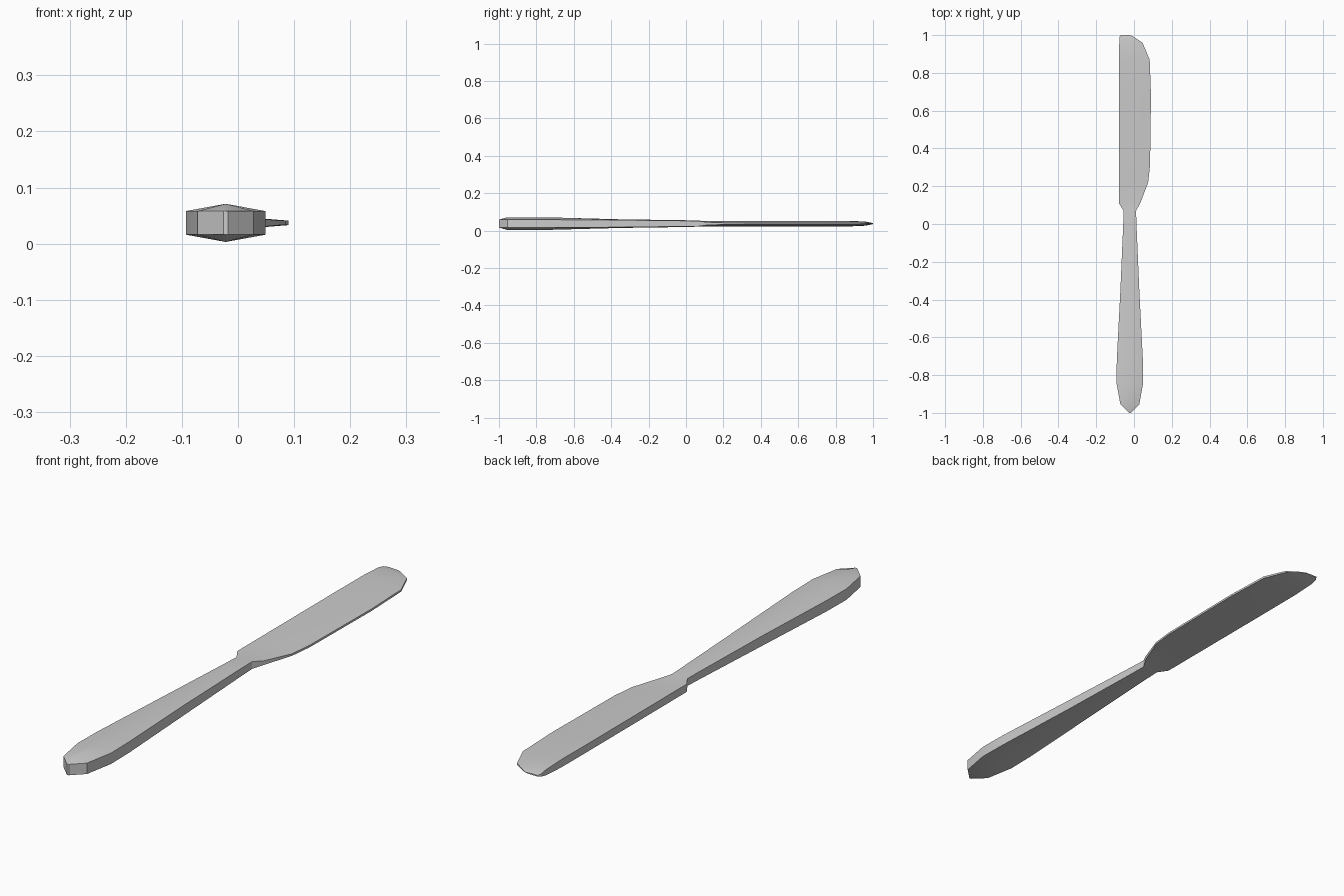
import bpy
import bmesh

if "Cube" in bpy.data.objects:
    bpy.data.objects.remove(bpy.data.objects["Cube"])

steel = bpy.data.materials.new("brushed grey steel")
steel.use_nodes = True
GREY = (0.6, 0.6, 0.6, 1)
steel.diffuse_color = GREY
steel.node_tree.nodes["Principled BSDF"].inputs["Base Color"].default_value = GREY

MID_Z = 0.037


def loft(name, sections):
    """Join six-sided sections: y, left x, right x, ridge x, half heights at left, ridge, right."""
    bm = bmesh.new()
    rings = []
    for y, left, right, ridge, h_left, h_ridge, h_right in sections:
        outline = [(left, -h_left), (left, h_left), (ridge, h_ridge),
                   (right, h_right), (right, -h_right), (ridge, -h_ridge)]
        rings.append([bm.verts.new((x, y, MID_Z + z)) for x, z in outline])
    for a, b in zip(rings, rings[1:]):
        for i in range(6):
            j = (i + 1) % 6
            bm.faces.new((a[i], a[j], b[j], b[i]))
    bm.faces.new(rings[0])
    bm.faces.new(rings[-1])
    bmesh.ops.remove_doubles(bm, verts=bm.verts, dist=0.0005)
    bmesh.ops.recalc_face_normals(bm, faces=bm.faces)
    mesh = bpy.data.meshes.new(name)
    bm.to_mesh(mesh)
    bm.free()
    mesh.materials.append(steel)
    obj = bpy.data.objects.new(name, mesh)
    bpy.context.collection.objects.link(obj)
    bpy.ops.object.select_all(action="DESELECT")
    obj.select_set(True)
    bpy.context.view_layer.objects.active = obj
    bpy.ops.object.shade_smooth_by_angle(angle=0.5)
    return obj


# Handle and neck: symmetric, with a ridge along the middle of both faces
AXIS = -0.022
handle = [(-1.0, 0.004, 0.021, 0.021), (-0.955, 0.05, 0.021, 0.034),
          (-0.84, 0.071, 0.021, 0.034), (-0.72, 0.069, 0.021, 0.033),
          (-0.35, 0.05, 0.019, 0.023), (0.0, 0.035, 0.015, 0.018),
          (0.07, 0.033, 0.014, 0.016)]
sections = [(y, AXIS - w, AXIS + w, AXIS, edge, ridge, edge) for y, w, edge, ridge in handle]

# Blade: thick straight spine on the left, thin curved edge on the right
sections += [(y, left, right, left + (right - left) * 0.4, spine, spine * 0.75 + 0.001, edge)
             for y, left, right, spine, edge in [
                 (0.11, -0.08, 0.033, 0.015, 0.008), (0.22, -0.08, 0.075, 0.015, 0.004),
                 (0.31, -0.08, 0.085, 0.015, 0.004), (0.68, -0.08, 0.09, 0.015, 0.004),
                 (0.87, -0.079, 0.083, 0.015, 0.004), (0.96, -0.078, 0.045, 0.011, 0.003),
                 (0.99, -0.077, 0.0, 0.005, 0.002), (1.0, -0.07, -0.02, 0.002, 0.001)]]
loft("butter_knife", sections)
